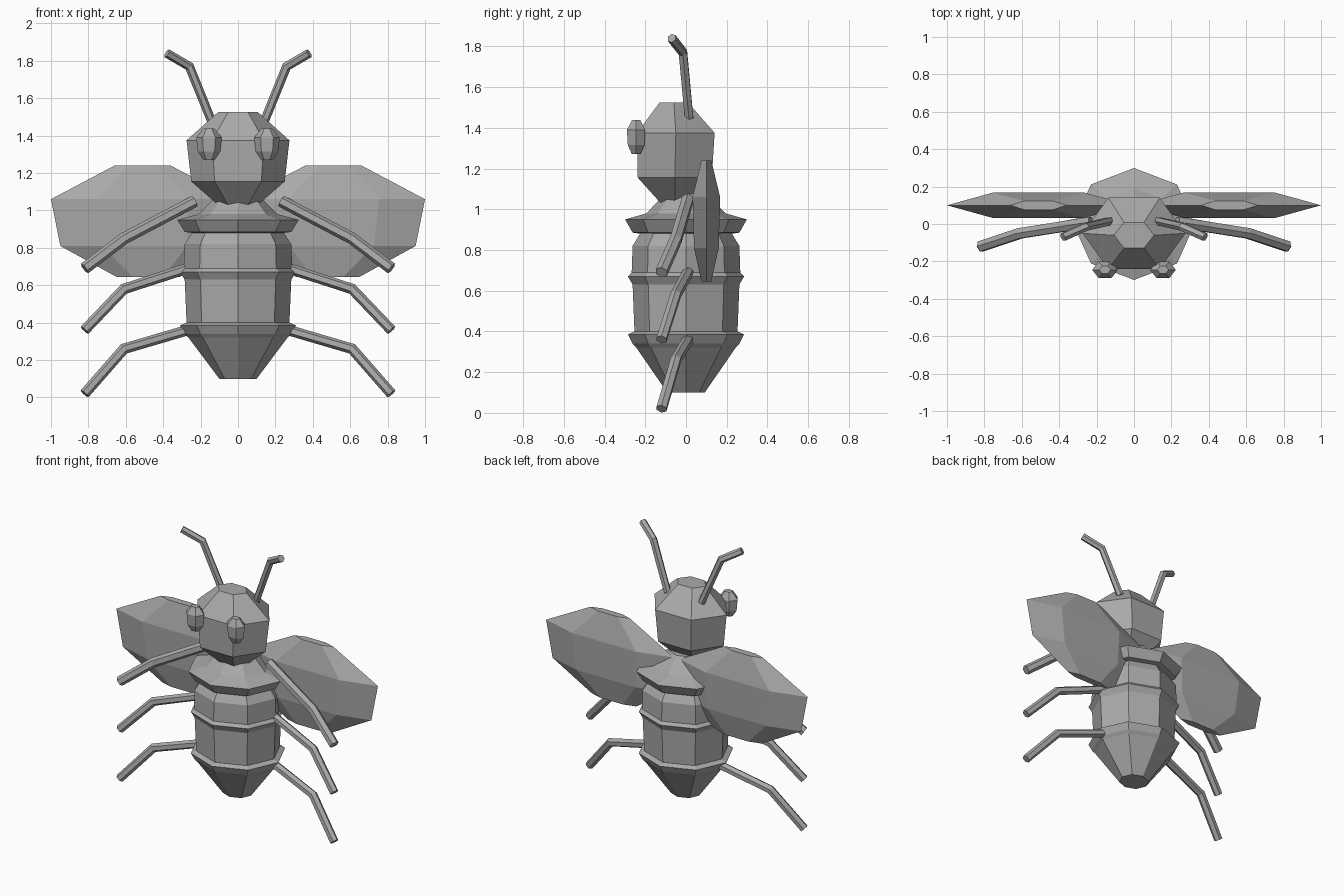
import bpy
from math import cos, sin, pi
from mathutils import Vector

cube = bpy.data.objects.get("Cube")
if cube:
    bpy.data.objects.remove(cube, do_unlink=True)

grey = bpy.data.materials.new("plain grey")
grey.use_nodes = True
grey.diffuse_color = (0.4, 0.4, 0.4, 1)
grey.node_tree.nodes["Principled BSDF"].inputs["Base Color"].default_value = (0.4, 0.4, 0.4, 1)


def skin(name, rings):
    """Closed flat-faced solid through equal rings of points."""
    n = len(rings[0])
    verts = [p for ring in rings for p in ring]
    faces = [(k * n + i, k * n + (i + 1) % n, (k + 1) * n + (i + 1) % n, (k + 1) * n + i)
             for k in range(len(rings) - 1) for i in range(n)]
    faces += [tuple(reversed(range(n))), tuple(range(len(verts) - n, len(verts)))]
    mesh = bpy.data.meshes.new(name)
    mesh.from_pydata(verts, [], faces)
    mesh.materials.append(grey)
    obj = bpy.data.objects.new(name, mesh)
    bpy.context.collection.objects.link(obj)
    return obj


def lathe(name, sides, profile):
    """Stack of level ovals: (z, centre x, centre y, radius x, radius y), bottom up."""
    turn = 2 * pi / sides
    return skin(name, [[(x + rx * cos(i * turn), y + ry * sin(i * turn), z)
                        for i in range(sides)] for z, x, y, rx, ry in profile])


def limb(name, path, radius, sides=6):
    """Bent rod with mitred joints."""
    pts = [Vector(p) for p in path]
    rings = []
    for k, p in enumerate(pts):
        before = (p - pts[k - 1]).normalized() if k else None
        after = (pts[k + 1] - p).normalized() if k < len(pts) - 1 else None
        along = ((before or after) + (after or before)).normalized()
        u = along.cross(Vector((0, 1, 0))).normalized()
        v = along.cross(u)
        stretch = 1 / along.dot(after or before)
        rings.append([p + radius * (u * cos(a) * stretch + v * sin(a))
                      for a in (2 * pi * i / sides for i in range(sides))])
    return skin(name, rings)


def mirror(obj):
    mod = obj.modifiers.new("mirror", "MIRROR")
    mod.use_axis[0] = True
    mod.use_clip = False
    mod.use_mirror_merge = False


# Body: eight-sided abdomen with lips, collar and neck
body = [(0.10, 0.10), (0.32, 0.265), (0.34, 0.285), (0.385, 0.31), (0.40, 0.275),
        (0.63, 0.285), (0.67, 0.31), (0.69, 0.29), (0.82, 0.285), (0.88, 0.245),
        (0.885, 0.285), (0.95, 0.325), (0.98, 0.21), (1.08, 0.11)]
lathe("body", 8, [(z, 0, 0, r, r * 0.92) for z, r in body])

# Head: six-sided
lathe("head", 6, [(1.03, 0, -0.055, 0.107, 0.08), (1.155, 0, -0.055, 0.25, 0.21),
                  (1.375, 0, -0.05, 0.275, 0.22), (1.525, 0, -0.06, 0.107, 0.08)])

# Eyes
mirror(lathe("eyes", 6, [(1.27, 0.155, -0.245, 0.03, 0.024), (1.315, 0.155, -0.245, 0.06, 0.047),
                         (1.39, 0.155, -0.245, 0.068, 0.052), (1.437, 0.155, -0.245, 0.03, 0.024)]))

# Wings: same shape, flattened
mirror(lathe("wings", 6, [(0.645, 0.48, 0.1, 0.17, 0.028), (0.81, 0.5, 0.1, 0.45, 0.07),
                          (1.06, 0.51, 0.1, 0.49, 0.078), (1.24, 0.51, 0.1, 0.15, 0.028)]))

# Legs
hips_knees_feet = {"front": (1.05, 0.85, 0.69), "middle": (0.69, 0.58, 0.36), "rear": (0.36, 0.26, 0.02)}
for place, (hip, knee, foot) in hips_knees_feet.items():
    hip_x = 0.23 if place == "front" else 0.27
    mirror(limb(place + "_legs", [(hip_x, 0.01, hip), (0.61, -0.05, knee), (0.82, -0.12, foot)],
                0.032 if place == "front" else 0.028))

# Antennae
mirror(limb("antennae", [(0.13, 0.015, 1.45), (0.26, -0.015, 1.77), (0.38, -0.07, 1.84)], 0.024))
